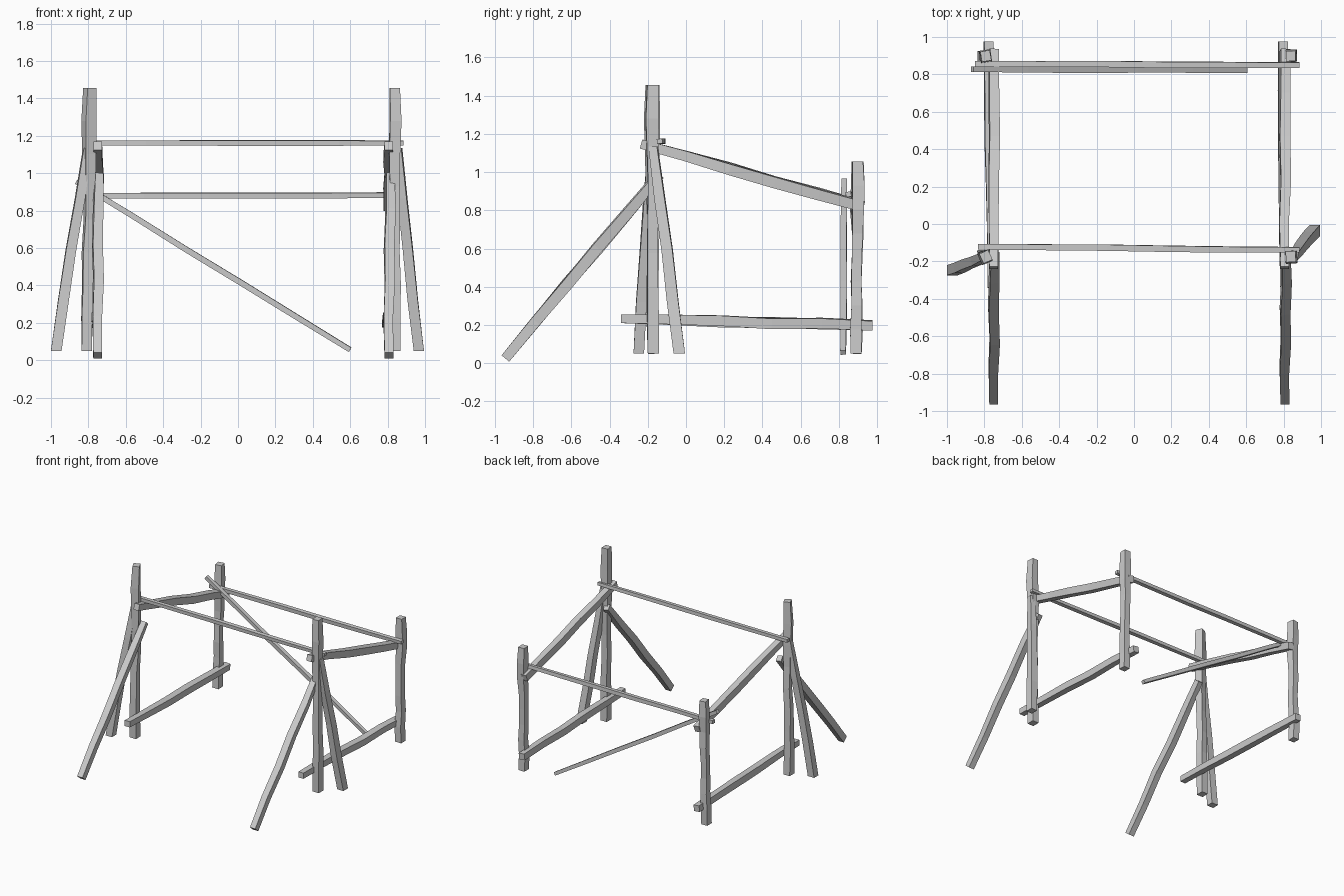
import bpy, bmesh, random
from math import cos, sin, radians, pi
from mathutils import Vector

if "Cube" in bpy.data.objects:
    bpy.data.objects.remove(bpy.data.objects["Cube"])

random.seed(4)


def beam(name, a, b, w, h, roll=0, twist=0, swell=(1, 1, 1, 1, 1), flat_cut=False, wobble=0.005):
    """Hand-hewn square timber from a to b; w = sideways width, h = other width."""
    a, b = Vector(a), Vector(b)
    d = (b - a).normalized()
    if flat_cut:                      # ends cut level with the ground
        u, v = Vector((1, 0, 0)), Vector((0, 1, 0))
    else:
        ref = Vector((1, 0, 0)) if abs(d.x) < 0.5 else Vector((0, 1, 0))
        u = (ref - d * ref.dot(d)).normalized()
        v = d.cross(u)
    bm = bmesh.new()
    rings = []
    n = len(swell) - 1
    for i, s in enumerate(swell):
        t = i / n
        c = a.lerp(b, t)
        if 0 < i < n:
            c += u * random.uniform(-wobble, wobble) + v * random.uniform(-wobble, wobble)
        ang = radians(roll + twist * t)
        ring = []
        for x, y in ((-1, -1), (1, -1), (1, 1), (-1, 1)):
            px, py = x * w * s / 2, y * h * s / 2
            ring.append(bm.verts.new(c + u * (px * cos(ang) - py * sin(ang))
                                     + v * (px * sin(ang) + py * cos(ang))))
        rings.append(ring)
    for r, q in zip(rings, rings[1:]):
        for k in range(4):
            bm.faces.new((r[k], r[(k + 1) % 4], q[(k + 1) % 4], q[k]))
    bm.faces.new(rings[0][::-1])
    bm.faces.new(rings[-1])
    bmesh.ops.recalc_face_normals(bm, faces=bm.faces)
    me = bpy.data.meshes.new(name)
    bm.to_mesh(me)
    bm.free()
    ob = bpy.data.objects.new(name, me)
    bpy.context.collection.objects.link(ob)
    return ob


POST = (1, 1.02, 0.95, 0.92, 0.9, 0.95, 1.05, 1.1, 0.95)
RAIL = (0.92, 1.0, 1.08, 1.1, 1.05, 1.0)

# one side frame on the left and one on the right
for side, rail_x, post_bot, post_top, low_a, low_b, roll in (
        ("left", -0.75, -0.808, -0.792, -0.76, -0.778, 25),
        ("right", 0.807, 0.84, 0.838, 0.805, 0.797, 4)):
    # upright posts
    beam(side + "_front_post", (post_bot, -0.17, 0.05), (post_top, -0.175, 1.455),
         0.055, 0.06, 0, roll, POST)
    beam(side + "_back_post", (post_bot, 0.89, 0.05), (post_top, 0.898, 1.055),
         0.054, 0.058, 0, roll * 0.4, POST)
    # sloping top rail and bottom rail
    beam(side + "_top_rail", (rail_x, -0.235, 1.147), (rail_x, 0.93, 0.82),
         0.05, 0.053, 0, 8, RAIL)
    beam(side + "_bottom_rail", (low_a, -0.34, 0.233), (low_b, 0.975, 0.198),
         0.05, 0.05, 0, 6, RAIL)
    # long forward prop
    beam(side + "_front_prop", (rail_x, -0.945, 0.025), (rail_x + 0.005, -0.137, 0.987),
         0.05, 0.055, 0, 10, (0.95, 1, 1.05, 1.05, 1, 0.85))

# sideways props beside the front posts
beam("left_side_prop", (-0.972, -0.247, 0.05), (-0.805, -0.175, 1.135),
     0.057, 0.055, 0, 8, (1, 1, 0.95, 0.9, 0.75), True)
beam("right_side_prop", (0.967, -0.035, 0.05), (0.855, -0.172, 1.135),
     0.055, 0.06, 0, -8, (1, 1, 0.95, 0.9, 0.75), True)

# cross bars between the frames
BAR = (1, 1.05, 1.1, 1.1, 1.05, 0.95)
beam("front_cross_bar", (-0.835, -0.122, 1.162), (0.885, -0.138, 1.162),
     0.03, 0.026, 0, 6, BAR, wobble=0.002)
beam("back_cross_bar", (-0.85, 0.857, 0.878), (0.885, 0.85, 0.884),
     0.03, 0.028, 0, 6, BAR, wobble=0.002)

# diagonal brace at the back
beam("back_diagonal_brace", (-0.865, 0.828, 0.955), (0.6, 0.822, 0.056),
     0.03, 0.028, 0, 4, BAR, wobble=0.002)
